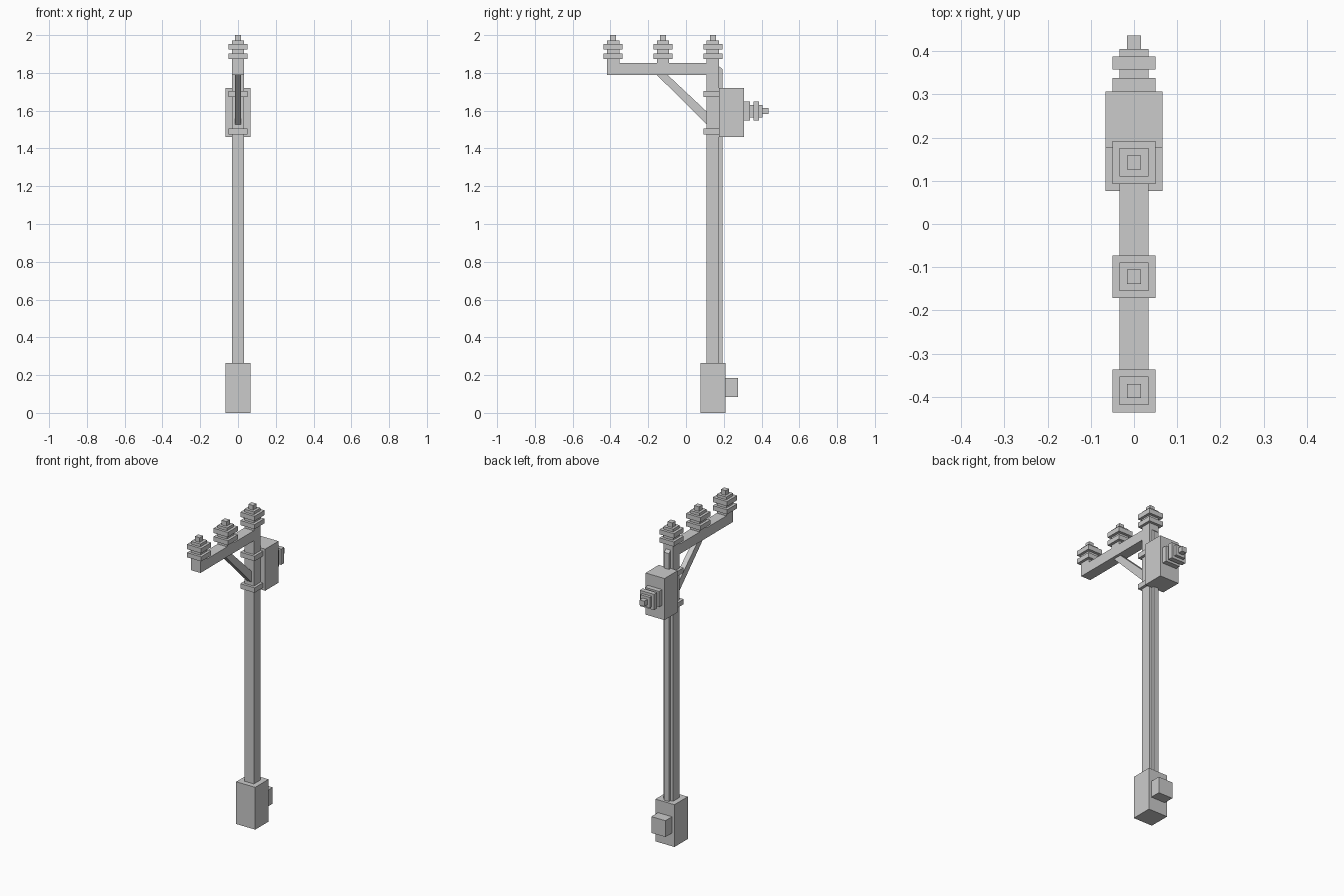
import bpy, bmesh
from mathutils import Matrix, Vector

if "Cube" in bpy.data.objects:
    bpy.data.objects.remove(bpy.data.objects["Cube"])

POLE_Y = 0.1425


def finish(name, bm):
    bmesh.ops.recalc_face_normals(bm, faces=bm.faces)
    mesh = bpy.data.meshes.new(name)
    bm.to_mesh(mesh)
    bm.free()
    ob = bpy.data.objects.new(name, mesh)
    bpy.context.collection.objects.link(ob)
    return ob


def prism(name, half_x, yz):
    """Side profile in (y, z) extruded symmetrically along x."""
    bm = bmesh.new()
    face = bm.faces.new([bm.verts.new((-half_x, y, z)) for y, z in yz])
    ext = bmesh.ops.extrude_face_region(bm, geom=[face])
    verts = [v for v in ext["geom"] if isinstance(v, bmesh.types.BMVert)]
    bmesh.ops.translate(bm, verts=verts, vec=(2 * half_x, 0, 0))
    return finish(name, bm)


def box(name, half_x, y0, y1, z0, z1):
    return prism(name, half_x, [(y0, z0), (y1, z0), (y1, z1), (y0, z1)])


def stepped(name, profile, location, rot=0.0):
    """Square-section turned shape: profile of (half width, height)."""
    bm = bmesh.new()
    rings = [[bm.verts.new((sx * r, sy * r, h))
              for sx, sy in ((-1, -1), (1, -1), (1, 1), (-1, 1))]
             for r, h in profile]
    for a, b in zip(rings, rings[1:]):
        for i in range(4):
            j = (i + 1) % 4
            bm.faces.new((a[i], a[j], b[j], b[i]))
    bm.faces.new(rings[0])
    bm.faces.new(rings[-1])
    bm.transform(Matrix.Translation(Vector(location)) @ Matrix.Rotation(rot, 4, 'X'))
    return finish(name, bm)


# Footing with meter box on the back
box("footing", 0.066, POLE_Y - 0.066, POLE_Y + 0.066, 0, 0.265)
box("meter_box", 0.049, POLE_Y + 0.066, 0.274, 0.083, 0.185)

# Pole and the conduit running up its back
box("pole", 0.033, POLE_Y - 0.033, POLE_Y + 0.033, 0.265, 1.853)
prism("conduit", 0.0165, [(0.1755, 0.265), (0.192, 0.265), (0.192, 1.82), (0.1755, 1.835)])

# Cross arm and diagonal brace
box("cross_arm", 0.033, -0.419, POLE_Y - 0.033, 1.79, 1.853)
prism("brace", 0.0165, [(-0.155, 1.79), (0.1095, 1.527), (0.1095, 1.595), (-0.098, 1.79)])

# Transformer and its two clamp bands
box("transformer", 0.066, 0.1755, 0.307, 1.46, 1.721)
for i, z in enumerate((1.49, 1.688)):
    box(f"clamp_{i}", 0.0495, 0.093, 0.1755, z - 0.0155, z + 0.0155)

# Three upright insulators
N, D, P = 0.033, 0.0495, 0.0165
insulator = [(N, 0), (N, 0.02), (D, 0.02), (D, 0.049), (N, 0.049), (N, 0.071),
             (D, 0.071), (D, 0.101), (N, 0.101), (N, 0.118), (P, 0.118), (P, 0.147)]
for i in range(3):
    stepped(f"insulator_{i}", insulator, (0, POLE_Y - 0.2643 * i, 1.853))

# Horizontal bushing on the transformer
bushing = [(D, 0), (D, 0.031), (N, 0.031), (N, 0.05), (D, 0.05), (D, 0.08),
           (N, 0.08), (N, 0.098), (P, 0.098), (P, 0.129)]
stepped("bushing", bushing, (0, 0.307, 1.598), -1.5707963)
